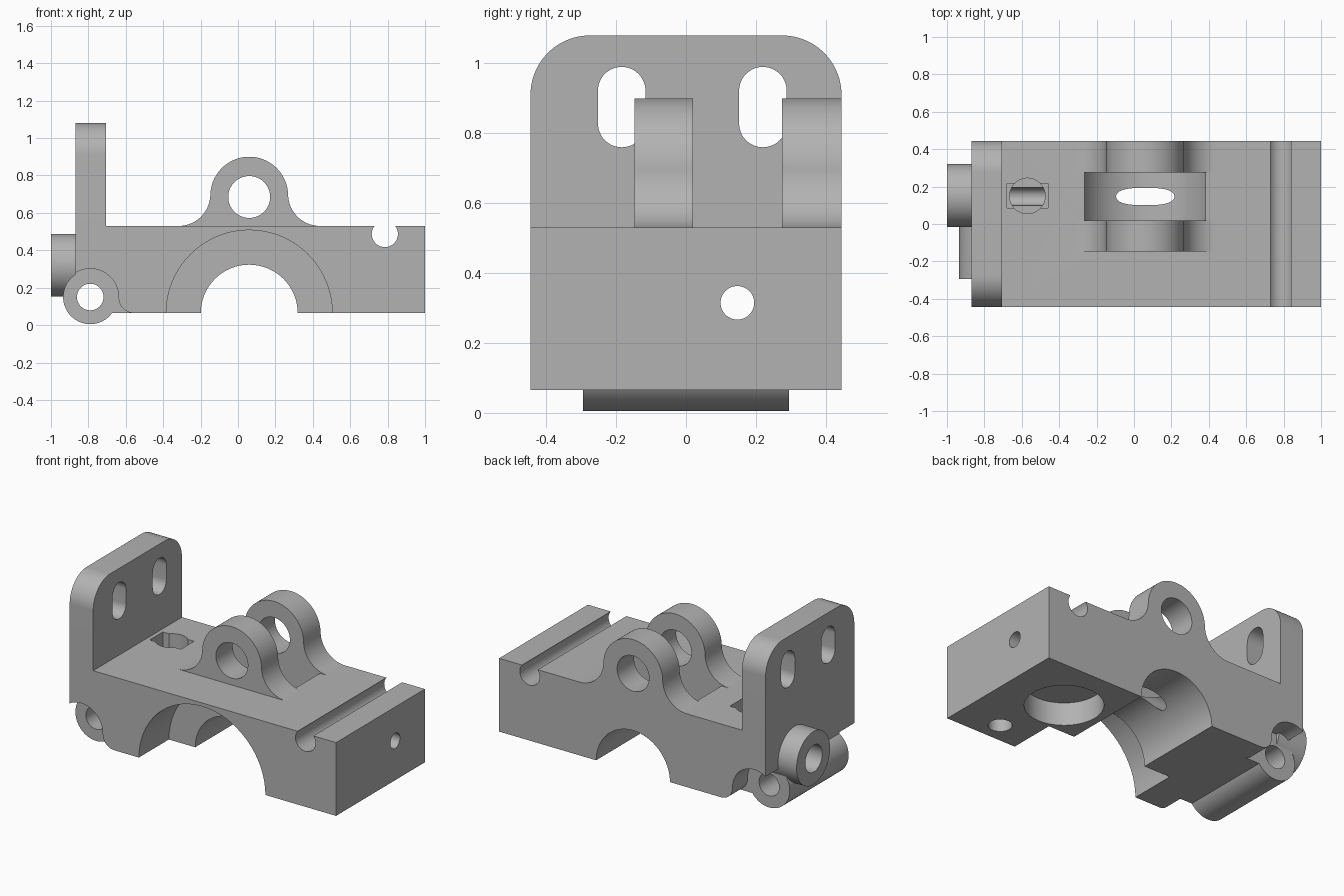
import bpy, bmesh
from math import cos, sin, radians
from mathutils import Vector

if "Cube" in bpy.data.objects:
    bpy.data.objects.remove(bpy.data.objects["Cube"], do_unlink=True)

grey = bpy.data.materials.new("plain_grey")
grey.use_nodes = True
colour = (0.45, 0.45, 0.45, 1)
grey.diffuse_color = colour
grey.node_tree.nodes["Principled BSDF"].inputs["Base Color"].default_value = colour


def arc(cx, cy, r, start, end, steps=24):
    angles = [radians(start + (end - start) * i / steps) for i in range(steps + 1)]
    return [(cx + r * cos(a), cy + r * sin(a)) for a in angles]


def circle(cx, cy, r):
    return arc(cx, cy, r, 0, 360, 64)[:-1]


def rect(x0, y0, x1, y1):
    return [(x0, y0), (x1, y0), (x1, y1), (x0, y1)]


def prism(name, profile, axis, lo, hi):
    """Extrude a closed profile along an axis between two positions."""
    place = {"x": lambda u, v: (lo, u, v),
             "y": lambda u, v: (u, lo, v),
             "z": lambda u, v: (u, v, lo)}[axis]
    shift = Vector([hi - lo if a == axis else 0 for a in "xyz"])
    bm = bmesh.new()
    face = bm.faces.new([bm.verts.new(place(u, v)) for u, v in profile])
    new = bmesh.ops.extrude_face_region(bm, geom=[face])["geom"]
    bmesh.ops.translate(bm, vec=shift, verts=[g for g in new if isinstance(g, bmesh.types.BMVert)])
    bmesh.ops.recalc_face_normals(bm, faces=bm.faces[:])
    mesh = bpy.data.meshes.new(name)
    bm.to_mesh(mesh)
    bm.free()
    mesh.materials.append(grey)
    obj = bpy.data.objects.new(name, mesh)
    bpy.context.collection.objects.link(obj)
    return obj


def combine(target, tool, operation):
    mod = target.modifiers.new(operation.lower(), "BOOLEAN")
    mod.operation, mod.solver, mod.object = operation, "EXACT", tool
    bpy.context.view_layer.objects.active = target
    bpy.ops.object.modifier_apply(modifier=mod.name)
    bpy.data.objects.remove(tool, do_unlink=True)


SIDE = 0.445
BASE, DECK = 0.065, 0.53
CX = 0.06
BORE_Y, BORE_Z = 0.147, 0.315
HINGE = (-0.79, 0.15)

# Main block
body = prism("bracket_body", rect(-0.87, BASE, 1, DECK), "y", -SIDE, SIDE)


def add(*args):
    combine(body, prism(*args), "UNION")


def cut(*args):
    combine(body, prism(*args), "DIFFERENCE")


# Upright end plate with rounded top corners
corner = 0.17
plate = [(-SIDE, 0.3), (SIDE, 0.3)]
plate += arc(SIDE - corner, 1.08 - corner, corner, 0, 90)
plate += arc(corner - SIDE, 1.08 - corner, corner, 90, 180)
add("end_plate", plate, "x", -0.87, -0.705)

# Pair of pivot lugs with flared feet
flare, half = 0.17, 0.208
lug = [(CX - half - flare, 0.5), (CX + half + flare, 0.5)]
lug += arc(CX + half + flare, DECK + flare, flare, 270, 180)
lug += arc(CX, 0.692, half, 0, 180, 40)
lug += arc(CX - half - flare, DECK + flare, flare, 0, -90)
for y0, y1 in ((-0.147, 0.02), (0.275, SIDE)):
    add("pivot_lug", lug, "y", y0, y1)
cut("pivot_hole", circle(CX, 0.685, 0.112), "y", -0.3, 0.6)

# Wheel pocket between the lugs
cut("wheel_pocket", circle(CX, 0.687, 0.36), "y", 0.02, 0.275)

# Arch underneath, wider at the front
cut("arch", circle(CX, BASE - 0.001, 0.259), "y", -0.6, 0.6)
cut("wide_arch", circle(CX, BASE - 0.001, 0.444), "y", -0.6, -0.145)

# Corner reliefs at both ends of the hinge barrel
relief = arc(*HINGE, 0.152, 180, 0, 32)
relief += arc(-0.558, 0.145, 0.08, 180, 270, 16)
relief += [(-0.558, -0.1), (-0.942, -0.1)]
for y0, y1 in ((-0.6, -0.295), (0.295, 0.6)):
    cut("hinge_relief", relief, "y", y0, y1)

# Hinge barrel and round end boss
add("hinge_barrel", circle(*HINGE, 0.145), "y", -0.295, 0.295)
add("end_boss", circle(0.152, 0.32, 0.168), "x", -1, -0.8)
cut("hinge_hole", circle(*HINGE, 0.071), "y", -0.6, 0.6)

# Long bore, with a wider mouth in the boss
cut("long_bore", circle(BORE_Y, BORE_Z, 0.048), "x", -1.2, 1.2)
cut("boss_mouth", circle(BORE_Y, BORE_Z, 0.085), "x", -1.2, -0.87)

# Slots in the end plate
for y in (-0.184, 0.22):
    slot = arc(y, 0.922, 0.068, 0, 180) + arc(y, 0.828, 0.068, 180, 360)
    cut("plate_slot", slot, "x", -1.2, -0.6)

# Rod groove across the deck
cut("rod_groove", circle(0.785, 0.487, 0.07), "y", -0.6, 0.6)

# Keyed socket in the deck
cut("socket_key", rect(-0.68, 0.085, -0.46, 0.217), "z", 0.43, 0.6)
cut("socket", circle(-0.57, 0.15, 0.095), "z", BORE_Z, 0.6)

# Blind sockets in the underside
cut("round_recess", circle(0.59, 0.09, 0.225), "z", -0.1, 0.21)
cut("small_socket", circle(0.72, -0.315, 0.068), "z", -0.1, 0.3)

bpy.ops.object.select_all(action="DESELECT")
body.select_set(True)
bpy.context.view_layer.objects.active = body
bpy.ops.object.shade_smooth_by_angle(angle=radians(30))
